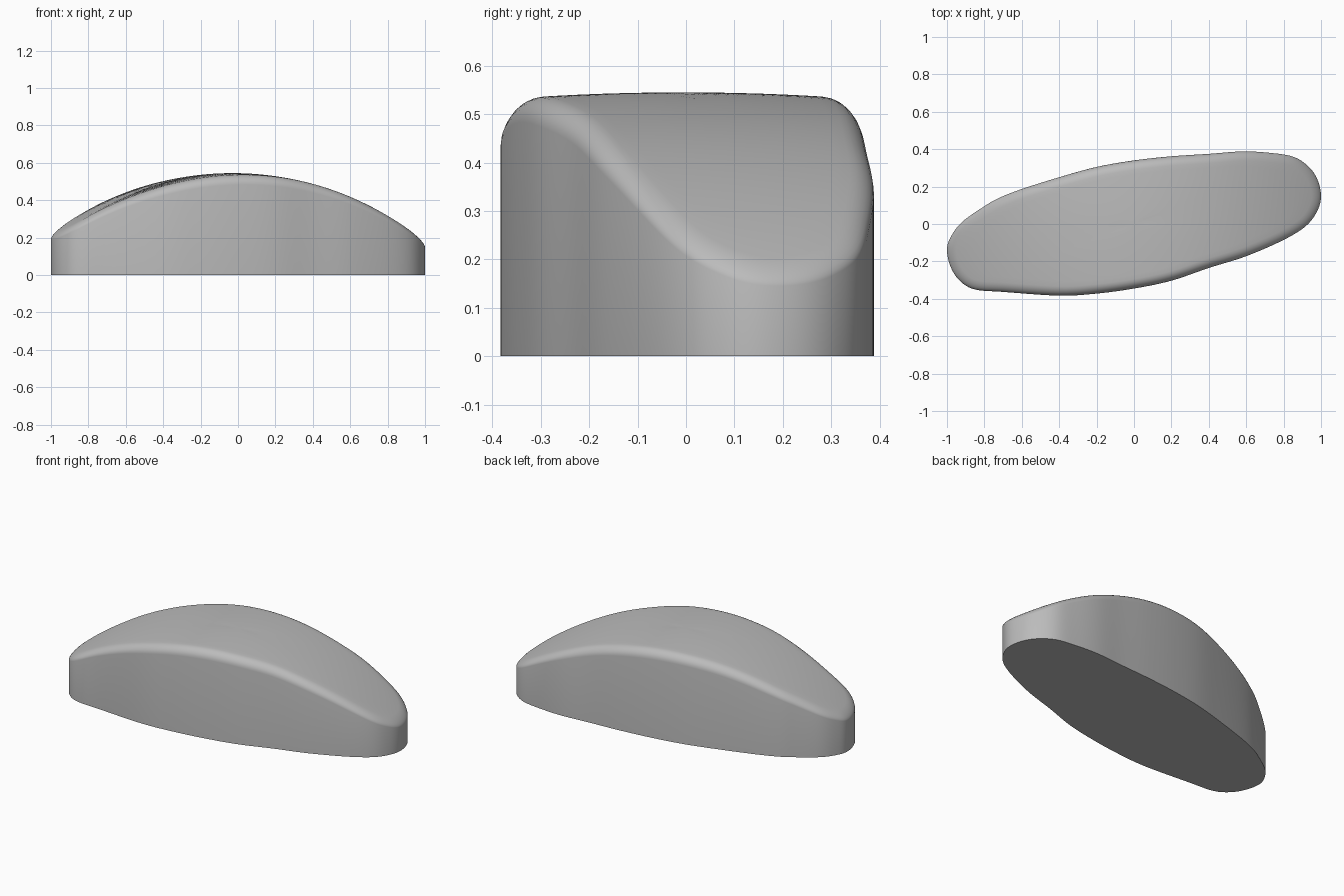
import bpy
import bmesh
import math
from mathutils import Vector

STEPS = 6       # curve samples between outline points
FILLET = 0.05   # rim rounding
TILT = math.radians(12)

cube = bpy.data.objects.get("Cube")
if cube:
    bpy.data.objects.remove(cube, do_unlink=True)


def make_material(name, color):
    mat = bpy.data.materials.new(name)
    mat.use_nodes = True
    mat.diffuse_color = color
    mat.node_tree.nodes["Principled BSDF"].inputs["Base Color"].default_value = color
    return mat


def smooth_loop(points, steps):
    """Closed Catmull-Rom curve through the points."""
    result = []
    count = len(points)
    for i in range(count):
        a, b, c, d = (Vector(points[(i + k) % count]) for k in (-1, 0, 1, 2))
        for s in range(steps):
            t = s / steps
            result.append(0.5 * (2 * b + (c - a) * t + (2 * a - 5 * b + 4 * c - d) * t ** 2
                                 + (3 * b - a - 3 * c + d) * t ** 3))
    return result


def along(p):
    return p.x * math.cos(TILT) + p.y * math.sin(TILT)


def dome_height(p):
    """Long arch along the slanted axis, with a slight crown across it."""
    across = p.y * math.cos(TILT) - p.x * math.sin(TILT)
    return 0.545 - 0.345 * (along(p) + 0.03) ** 2 - 0.1 * across ** 2


# Footprint, counter-clockwise from the right-hand tip
footprint = [
    (1, .15), (.98, .24), (.93, .31), (.85, .36), (.73, .38), (.58, .388), (.4, .375),
    (.2, .362), (0, .34), (-.2, .305), (-.4, .25), (-.6, .187), (-.72, .14), (-.8, .095),
    (-.92, .01), (-.98, -.07),
    (-1, -.14), (-.98, -.23), (-.93, -.305), (-.85, -.35), (-.7, -.363), (-.4, -.383),
    (-.2, -.372), (0, -.345), (.2, -.303), (.4, -.235), (.6, -.172), (.8, -.085),
    (.92, -.01), (.98, .07),
]
outline = smooth_loop(footprint, STEPS)
count = len(outline)
normals = []
for i in range(count):
    tangent = (outline[(i + 1) % count] - outline[i - 1]).normalized()
    normals.append(Vector((-tangent.y, tangent.x)))

bm = bmesh.new()


def add_ring(points):
    return [bm.verts.new(p) for p in points]


# Base and side wall
rings = [add_ring((p.x, p.y, 0) for p in outline)]

# Rounded rim, softer drop toward the low tips
for k in range(7):
    angle = math.pi / 2 * k / 6
    ring = []
    for p, n in zip(outline, normals):
        q = p + n * FILLET * (1 - math.cos(angle))
        drop = FILLET * (1 - math.sin(angle)) * (1 - 0.5 * along(p) ** 2)
        ring.append((q.x, q.y, dome_height(q) - drop))
    rings.append(add_ring(ring))

# Domed top, shrinking toward the centre
inner = [p + n * FILLET for p, n in zip(outline, normals)]
for k in range(1, 12):
    scaled = [p * (1 - k / 12) for p in inner]
    rings.append(add_ring((p.x, p.y, dome_height(p)) for p in scaled))

for low, high in zip(rings, rings[1:]):
    for i in range(count):
        j = (i + 1) % count
        bm.faces.new((low[i], low[j], high[j], high[i]))
peak = bm.verts.new((0, 0, dome_height(Vector((0, 0)))))
for i in range(count):
    bm.faces.new((rings[-1][i], rings[-1][(i + 1) % count], peak))
bm.faces.new(list(reversed(rings[0])))
bmesh.ops.recalc_face_normals(bm, faces=bm.faces)

mesh = bpy.data.meshes.new("domed_body")
bm.to_mesh(mesh)
bm.free()
body = bpy.data.objects.new("domed_body", mesh)
bpy.context.collection.objects.link(body)
mesh.materials.append(make_material("plain grey", (0.5, 0.5, 0.5, 1)))

bpy.ops.object.select_all(action="DESELECT")
body.select_set(True)
bpy.context.view_layer.objects.active = body
bpy.ops.object.shade_smooth_by_angle(angle=math.radians(40))
